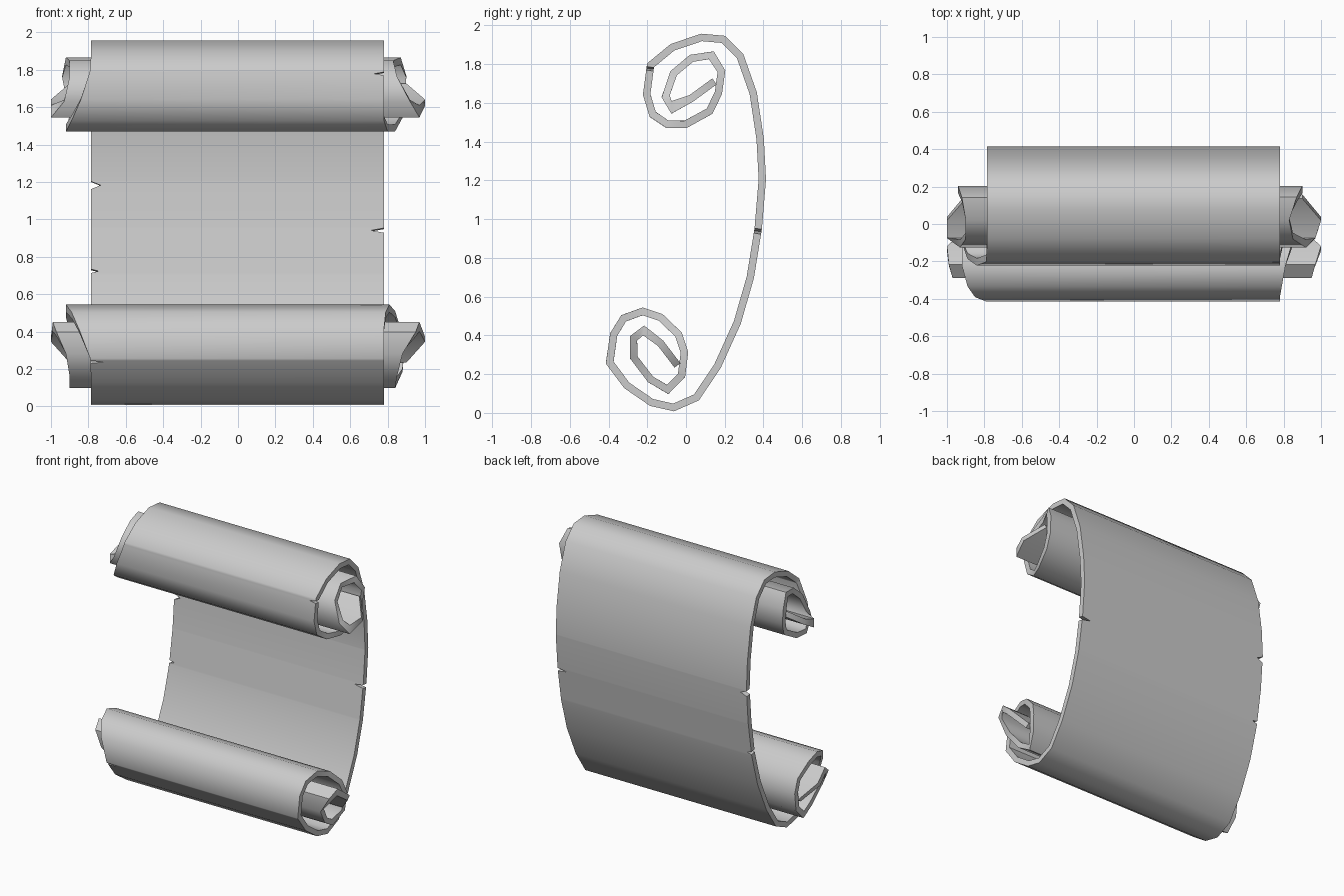
import bpy, math

# Centre line of the sheet as (y, z), from the inner top curl to the inner bottom curl
top_curl = [(.147, 1.711), (.028, 1.624), (-.075, 1.577), (-.105, 1.634), (-.064, 1.753),
            (.028, 1.83), (.131, 1.846), (.183, 1.763), (.167, 1.65), (.121, 1.557),
            (-.003, 1.489), (-.095, 1.489), (-.172, 1.541), (-.203, 1.644), (-.183, 1.794)]
back = [(-.07, 1.887), (.08, 1.938), (.193, 1.928), (.28, 1.84), (.347, 1.65), (.383, 1.412),
        (.394, 1.206), (.373, .953), (.332, .70), (.265, .467), (.162, .24), (.054, .08),
        (-.064, .028), (-.178, .054), (-.306, .142)]
bottom_curl = [(-.394, .26), (-.373, .405), (-.322, .488), (-.224, .524), (-.131, .493),
               (-.039, .405), (-.008, .312), (-.023, .194), (-.095, .121), (-.183, .173),
               (-.27, .287), (-.27, .385), (-.219, .426), (-.131, .359), (-.044, .245)]

# Reach of the left and right edges along each curl
top_left = [.90, 1, 1, .93, .90, .90, .92, .94, .92, .90, .91, .92, .89, .84, .79]
top_right = [.90, 1, .97, .92, .85, .83, .87, .90, .89, .88, .84, .80, .78, .78, .78]
bottom_left = [.79, .85, .89, .92, .92, .90, .90, .90, .90, .90, .92, .97, .99, 1, .90]
bottom_right = [.78, .78, .79, .81, .84, .87, .89, .88, .84, .85, .88, .95, .97, 1, .90]

path = top_curl + back + bottom_curl
left = top_left + [.785] * len(back) + bottom_left
right = top_right + [.78] * len(back) + bottom_right
rows = [(y, z, l, r) for (y, z), l, r in zip(path, left, right)]

# Torn notches: segment start, position along it, half height, left depth, right depth
notches = [(13, .88, .06, 0, .05), (21, .10, .08, .05, 0), (22, .06, .05, 0, .07),
           (22, .92, .04, .04, 0), (29, .90, .06, .08, 0)]


def lerp(a, b, t):
    return tuple(p + (q - p) * t for p, q in zip(a, b))


stations = []
for i, row in enumerate(rows):
    stations.append(row)
    for seg, t, h, dl, dr in notches:
        if seg == i:
            for s in (-h, 0, h):
                y, z, l, r = lerp(row, rows[i + 1], t + s)
                stations.append((y, z, l - dl * (s == 0), r - dr * (s == 0)))

# Curled sheet: one strip of faces, given thickness
verts = []
for y, z, l, r in stations:
    verts += [(-l, y, z), (r, y, z)]
faces = [(2 * i, 2 * i + 1, 2 * i + 3, 2 * i + 2) for i in range(len(stations) - 1)]
mesh = bpy.data.meshes.new("scroll_sheet")
mesh.from_pydata(verts, [], faces)
sheet = bpy.data.objects.new("scroll_sheet", mesh)
bpy.context.collection.objects.link(sheet)

paper = bpy.data.materials.new("plain_grey")
paper.diffuse_color = (.6, .6, .6, 1)
mesh.materials.append(paper)

solid = sheet.modifiers.new("thickness", 'SOLIDIFY')
solid.thickness = .038
solid.offset = 0
solid.use_even_offset = True
bpy.context.view_layer.objects.active = sheet
sheet.select_set(True)
bpy.ops.object.modifier_apply(modifier="thickness")
bpy.ops.object.shade_smooth_by_angle(angle=math.radians(50))
